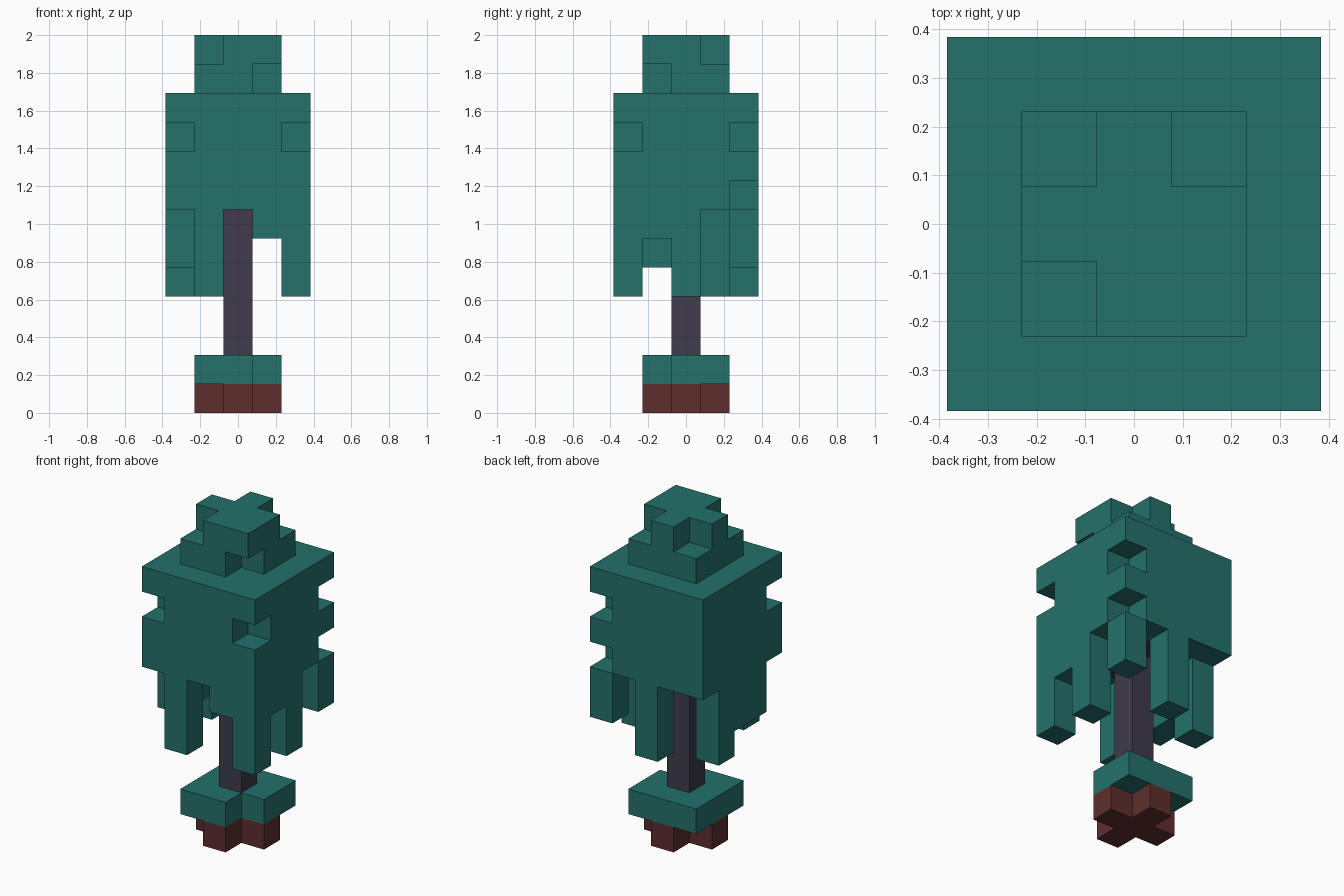
import bpy
import bmesh
from mathutils import Vector

default = bpy.data.objects.get("Cube")
if default:
    bpy.data.objects.remove(default, do_unlink=True)

UNIT = 2 / 13  # edge of one block


def make_material(name, color):
    mat = bpy.data.materials.new(name)
    mat.use_nodes = True
    mat.diffuse_color = (*color, 1)
    mat.node_tree.nodes["Principled BSDF"].inputs["Base Color"].default_value = (*color, 1)
    return mat


teal = make_material("teal leaves", (0.0176, 0.165, 0.147))
purple = make_material("dark purple wood", (0.050, 0.044, 0.069))
brown = make_material("red brown soil", (0.114, 0.027, 0.027))


def square(radius, layer):
    span = range(-radius, radius + 1)
    return {(x, y, layer) for x in span for y in span}


def plus(layer):
    return {(x, y, z) for x, y, z in square(1, layer) if x * y == 0}


# Soil: a plus-shaped foot
soil = plus(0)

# Grass: a square slab with one front corner missing
grass = square(1, 1) - {(1, -1, 1)}

# Trunk post, and the branches inside the leaves
trunk = {(0, 0, z) for z in range(2, 7)}
branches = plus(7)

# Canopy: lowest layer of each column, rows from back to front
ROWS = ["77475", "47777", "57774", "57776", "74764"]
CANOPY_TOP = 11
canopy = set()
for row, text in enumerate(ROWS):
    for col, low in enumerate(text):
        canopy |= {(col - 2, 2 - row, z) for z in range(int(low), CANOPY_TOP)}
canopy -= branches
# Notches in the canopy corners
canopy -= {(-2, -2, 9), (2, -2, 9), (2, 2, 9), (2, 2, 7)}

# Crown: two layers with opposite corners cut away
crown = square(1, 11) - {(1, -1, 11)}
crown |= plus(12) | {(1, -1, 12)}

PARTS = {
    "soil_foot": (soil, brown),
    "grass_slab": (grass, teal),
    "trunk": (trunk, purple),
    "branches": (branches, purple),
    "leaf_canopy": (canopy, teal),
    "leaf_crown": (crown, teal),
}
filled = set().union(*(cells for cells, _ in PARTS.values()))


def build_blocks(name, cells, mat):
    """Make a mesh from the outer faces of a set of blocks."""
    bm = bmesh.new()
    for cell in sorted(cells):
        base = Vector(cell) + Vector((0, 0, 0.5))
        for axis in range(3):
            for sign in (-1, 1):
                normal = Vector((0, 0, 0))
                normal[axis] = sign
                neighbour = tuple(int(a + b) for a, b in zip(cell, normal))
                if neighbour in filled:
                    continue
                side = Vector((0, 0, 0))
                side[(axis + 1) % 3] = 1
                up = normal.cross(side)
                corners = [-side - up, side - up, side + up, up - side]
                bm.faces.new([bm.verts.new((base + (normal + c) / 2) * UNIT) for c in corners])
    bmesh.ops.remove_doubles(bm, verts=bm.verts, dist=UNIT / 100)
    mesh = bpy.data.meshes.new(name)
    bm.to_mesh(mesh)
    bm.free()
    mesh.materials.append(mat)
    bpy.context.collection.objects.link(bpy.data.objects.new(name, mesh))


for part, (blocks, material) in PARTS.items():
    build_blocks(part, blocks, material)
